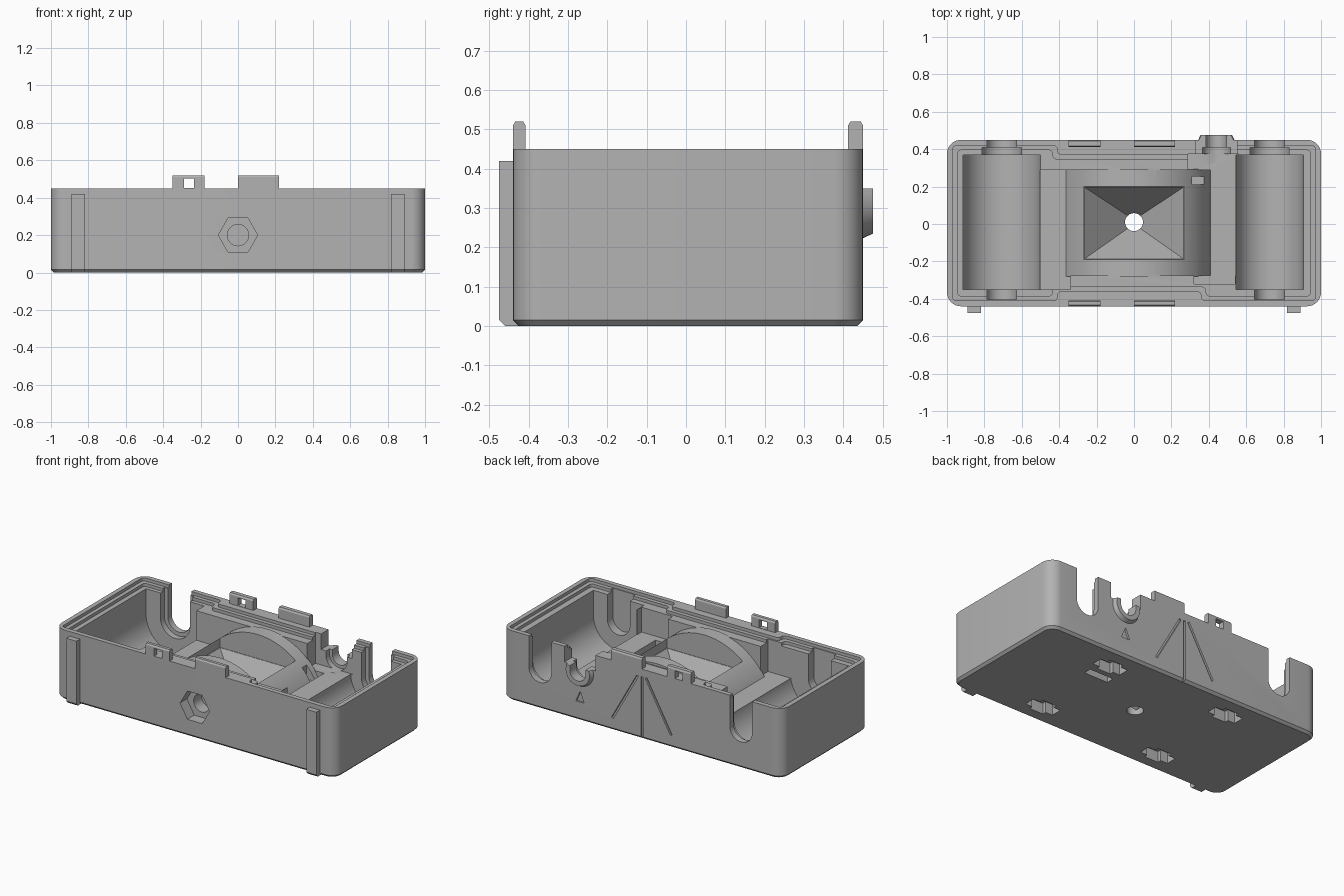
import bpy, bmesh, math
from mathutils import Vector

if "Cube" in bpy.data.objects:
    bpy.data.objects.remove(bpy.data.objects["Cube"], do_unlink=True)

grey = bpy.data.materials.new("matte_grey")
grey.use_nodes = True
colour = (0.45, 0.45, 0.45, 1)
grey.diffuse_color = colour
grey.node_tree.nodes["Principled BSDF"].inputs["Base Color"].default_value = colour


def prism(name, pts, a, b, axis="z", round_=0):
    """Extrude a 2D outline along z (x, y points) or along y (x, z points)."""
    bm = bmesh.new()
    place = (lambda p: (p[0], p[1], a)) if axis == "z" else (lambda p: (p[0], a, p[1]))
    face = bm.faces.new([bm.verts.new(place(p)) for p in pts])
    step = Vector((0, 0, b - a)) if axis == "z" else Vector((0, b - a, 0))
    new = bmesh.ops.extrude_face_region(bm, geom=[face])["geom"]
    bmesh.ops.translate(bm, vec=step, verts=[v for v in new if isinstance(v, bmesh.types.BMVert)])
    if round_:
        sides = [e for e in bm.edges
                 if abs((e.verts[0].co - e.verts[1].co).normalized().dot(step.normalized())) > 0.99]
        bmesh.ops.bevel(bm, geom=sides, offset=round_, segments=8, profile=0.5, affect="EDGES")
    bmesh.ops.recalc_face_normals(bm, faces=bm.faces)
    mesh = bpy.data.meshes.new(name)
    bm.to_mesh(mesh)
    bm.free()
    mesh.materials.append(grey)
    ob = bpy.data.objects.new(name, mesh)
    bpy.context.collection.objects.link(ob)
    return ob


def box(name, x0, x1, y0, y1, z0, z1, round_=0):
    return prism(name, [(x0, y0), (x1, y0), (x1, y1), (x0, y1)], z0, z1, "z", round_)


def circle(x, z, r, n=40, start=0.0, end=2 * math.pi):
    return [(x + r * math.cos(start + (end - start) * i / n),
             z + r * math.sin(start + (end - start) * i / n)) for i in range(n)]


def trough(x, z, r, y0, y1):
    """U-shaped channel along y, open at the top."""
    arc = circle(x, z, r, 32, math.pi, 2 * math.pi) + [(x + r, z)]
    return prism("trough", arc + [(x + r, 0.7), (x - r, 0.7)], y0, y1, "y")


def taper(name, bottom, top):
    """Solid between two rings of 3D points."""
    bm = bmesh.new()
    lo = [bm.verts.new(p) for p in bottom]
    hi = [bm.verts.new(p) for p in top]
    bm.faces.new(lo)
    bm.faces.new(hi)
    for i in range(len(lo)):
        j = (i + 1) % len(lo)
        bm.faces.new((lo[i], lo[j], hi[j], hi[i]))
    bmesh.ops.recalc_face_normals(bm, faces=bm.faces)
    mesh = bpy.data.meshes.new(name)
    bm.to_mesh(mesh)
    bm.free()
    mesh.materials.append(grey)
    ob = bpy.data.objects.new(name, mesh)
    bpy.context.collection.objects.link(ob)
    return ob


def apply(target, tool, operation="DIFFERENCE"):
    mod = target.modifiers.new("shape", "BOOLEAN")
    mod.operation, mod.solver, mod.object = operation, "EXACT", tool
    bpy.context.view_layer.objects.active = target
    bpy.ops.object.modifier_apply(modifier=mod.name)
    bpy.data.objects.remove(tool, do_unlink=True)


def rect3(x0, x1, y0, y1, z):
    return [(x0, y0, z), (x1, y0, z), (x1, y1, z), (x0, y1, z)]


# Outer shell with rounded corners and chamfered lower edge
FRONT, BACK = -0.44, 0.45
body = box("camera_body", -1, 1, FRONT, BACK, 0, 0.45, 0.075)
bm = bmesh.new()
bm.from_mesh(body.data)
low = [e for e in bm.edges if all(v.co.z < 0.001 for v in e.verts)]
bmesh.ops.bevel(bm, geom=low, offset=0.015, segments=1, affect="EDGES")
bm.to_mesh(body.data)
bm.free()

# Stepped light-trap rim, narrower at the middle
for inset, level in ((0.03, 0.43), (0.055, 0.41)):
    x, f, b = 1 - inset, FRONT + inset, BACK - inset
    jog, w, e = 0.05, 0.38 + inset, 0.33 + inset
    outline = [(-x, f), (-w, f), (-w, f + jog), (e, f + jog), (e, f), (x, f),
               (x, b), (e, b), (e, b - jog), (-w, b - jog), (-w, b), (-x, b)]
    apply(body, prism("rim_cut", outline, level, 0.7, "z", 0.022))

# Half-ring spout on the back wall
AXIS = 0.32
spout = taper("spout", [(p[0], 0.42, p[1]) for p in circle(0.44, AXIS, 0.11)],
              [(p[0], 0.475, p[1]) for p in circle(0.44, AXIS, 0.085)])
apply(spout, box("trim", 0.2, 0.7, 0.3, 0.6, 0.35, 0.6))
apply(body, box("spout_notch", 0.33, 0.55, 0.37, 0.6, 0.35, 0.6))
apply(body, spout, "UNION")
apply(body, trough(0.44, AXIS, 0.055, 0.33, 0.6))
apply(body, trough(0.44, AXIS, 0.075, 0.33, 0.41))

# Film chambers with spool bearings front and back
for x, r in ((-0.707, 0.2075), (0.725, 0.18)):
    apply(body, trough(x, 0.25, r, -0.35, 0.37))
    apply(body, trough(x, 0.25, 0.08, -0.405, 0.6))
    apply(body, trough(x, 0.25, 0.105, 0.3, 0.41))

# Flat shelves beside the chambers, gate bay and shutter pockets
apply(body, box("left_shelf", -0.56, -0.34, -0.35, 0.29, 0.22, 0.7))
apply(body, box("right_shelf", 0.38, 0.6, -0.275, 0.29, 0.25, 0.7))
apply(body, box("gate_bay", -0.364, 0.41, -0.275, 0.29, 0.1, 0.7))
apply(body, box("back_pocket", 0.29, 0.56, 0.27, 0.375, 0.25, 0.7))
apply(body, box("front_pocket", 0.32, 0.54, -0.32, -0.26, 0.25, 0.7))

# Arched film gate, centred on the pinhole
arch = circle(0, 0, 0.425, 48, 0.25, math.pi - 0.25)
arch += [(-0.41, 0.05), (0.41, 0.05)]
apply(body, prism("film_gate", arch, -0.28, 0.295, "y"), "UNION")
apply(body, box("shutter_slot", 0.31, 0.41, 0.21, 0.255, 0.2, 0.5))

# Light well down to the pinhole
apply(body, box("well_top", -0.27, 0.27, -0.19, 0.2, 0.27, 0.7))
apply(body, taper("light_well", rect3(-0.035, 0.035, -0.025, 0.045, 0.03),
                  rect3(-0.27, 0.27, -0.19, 0.2, 0.275)))
apply(body, prism("pinhole", circle(0, 0.01, 0.048), -0.1, 0.1))

# Tripod nut seat in the front
apply(body, prism("nut_seat", circle(0, 0.2, 0.105, 6), -0.5, -0.37, "y"))
apply(body, prism("bolt_hole", circle(0, 0.2, 0.057), -0.5, -0.29, "y"))

# Cross-shaped sockets underneath
for sx in (-1, 1):
    for sy in (-1, 1):
        x, y = sx * 0.43, sy * 0.3
        apply(body, box("socket", x - 0.1, x + 0.1, y - 0.035, y + 0.035, -0.1, 0.07))
        apply(body, box("socket", x - 0.05, x + 0.05, y - 0.06, y + 0.06, -0.1, 0.07))
apply(body, box("socket", 0.33, 0.5, 0.155, 0.205, -0.1, 0.07))

# Sighting grooves and pointer on the back wall
for x0, x1, z1 in ((0, 0, -0.1), (0.03, 0.21, 0.08), (-0.03, -0.21, 0.08)):
    d = Vector((x1 - x0, z1 - 0.4)).normalized() * 0.007
    groove = [(x0 - d.y, 0.4 + d.x), (x0 + d.y, 0.4 - d.x), (x1 + d.y, z1 - d.x), (x1 - d.y, z1 + d.x)]
    apply(body, prism("groove", groove, 0.438, 0.5, "y"))
apply(body, prism("pointer", [(0.41, 0.12), (0.47, 0.12), (0.44, 0.19)], 0.438, 0.5, "y"))

# Latch tabs on the front and back rims
for side, y0, y1 in (("front", FRONT, -0.408), ("back", 0.412, BACK)):
    for part, x0, x1 in (("window_tab", -0.35, -0.18), ("plain_tab", 0, 0.22)):
        tab = taper("tab", rect3(x0, x1, y0, y1, 0.4), rect3(x0, x1, y0, y1, 0.51))
        cap = taper("cap", rect3(x0, x1, y0, y1, 0.51),
                    rect3(x0, x1, y0 + 0.006, y1 - 0.006, 0.52))
        apply(tab, cap, "UNION")
        if part == "window_tab":
            apply(tab, box("window", -0.29, -0.235, y0 - 0.1, y1 + 0.1, 0.452, 0.502))
        tab.name = side + "_" + part

# Grip ribs on the front
for side, x in (("right", -0.855), ("left", 0.855)):
    rib = taper(side + "_rib", rect3(x - 0.036, x + 0.036, -0.46, -0.42, 0),
                rect3(x - 0.036, x + 0.036, -0.475, -0.42, 0.016))
    apply(rib, box("rib_top", x - 0.036, x + 0.036, -0.475, -0.42, 0.016, 0.42), "UNION")

# Smooth curves, crisp edges
bpy.ops.object.select_all(action="DESELECT")
body.select_set(True)
bpy.context.view_layer.objects.active = body
bpy.ops.object.shade_smooth_by_angle(angle=math.radians(25))
